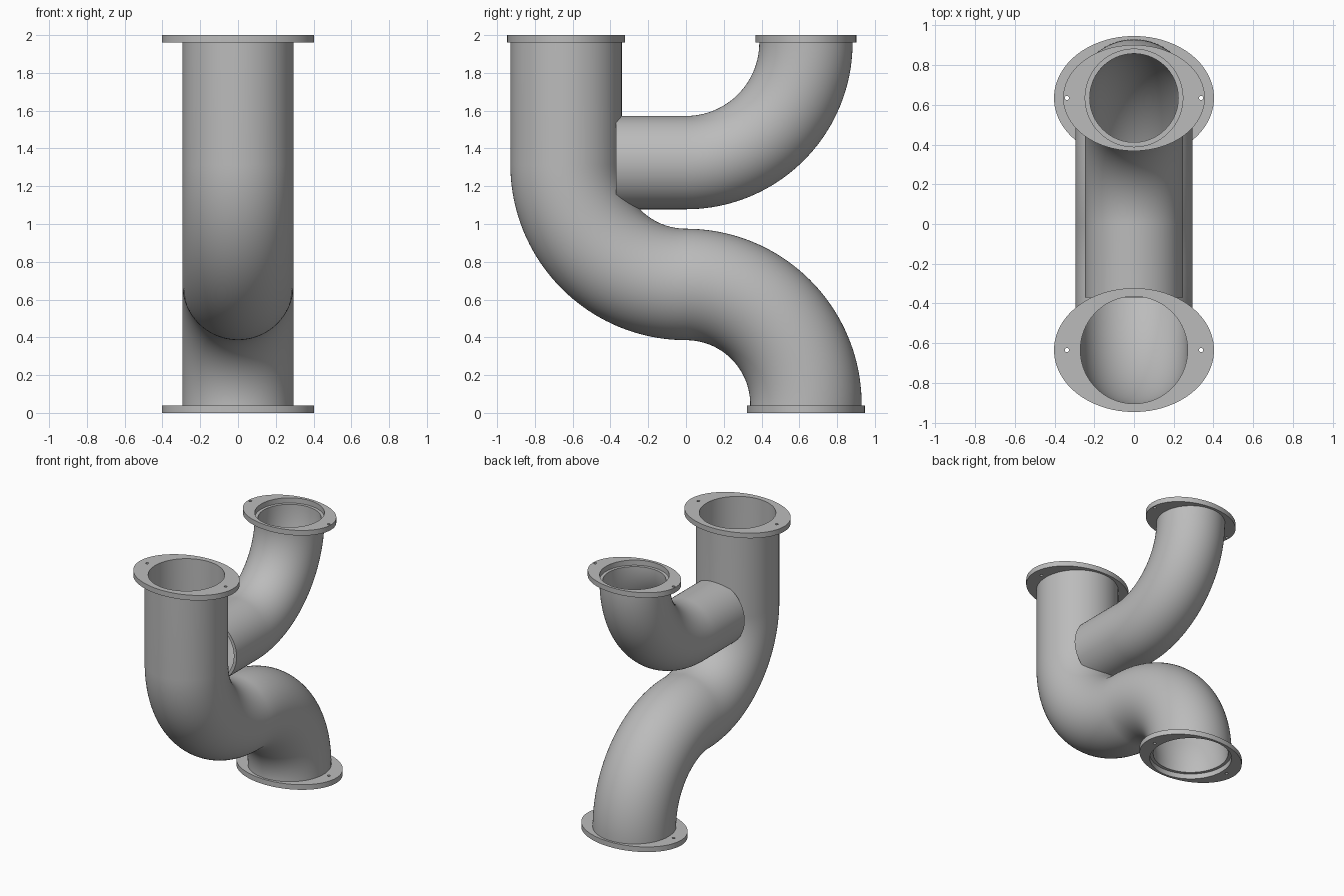
import bpy, bmesh
from math import sin, cos, pi, radians
from mathutils import Vector

cube = bpy.data.objects.get("Cube")
if cube:
    bpy.data.objects.remove(cube, do_unlink=True)

grey = bpy.data.materials.new("pipe_grey")
grey.use_nodes = True
colour = (0.5, 0.5, 0.5, 1)
grey.diffuse_color = colour
grey.node_tree.nodes["Principled BSDF"].inputs["Base Color"].default_value = colour

BEND = 0.635       # bend radius, also the offset of each pipe mouth
THICK = 0.04       # flange thickness
SIDES = 96


def finish(obj):
    """Give the part its colour and smooth its round sides."""
    obj.data.materials.clear()
    obj.data.materials.append(grey)
    bpy.ops.object.select_all(action='DESELECT')
    obj.select_set(True)
    bpy.context.view_layer.objects.active = obj
    bpy.ops.object.shade_smooth_by_angle(angle=radians(30))


def arc(cy, cz, start, end, steps=40):
    """Path points (y, z) around a bend centre, angles in degrees."""
    angles = [radians(start + (end - start) * i / steps) for i in range(steps + 1)]
    return [(cy + BEND * cos(a), cz + BEND * sin(a)) for a in angles]


def pipe(name, path, outer, inner, first_dir, last_dir):
    """Sweep a hollow round section along a path in the YZ plane."""
    pts = [Vector((0, y, z)) for y, z in path]
    side = Vector((1, 0, 0))
    bm = bmesh.new()
    walls = []
    for radius in (outer, inner):
        rings = []
        for i, p in enumerate(pts):
            if i == 0:
                tangent = Vector(first_dir)
            elif i == len(pts) - 1:
                tangent = Vector(last_dir)
            else:
                tangent = ((p - pts[i - 1]).normalized() + (pts[i + 1] - p).normalized()).normalized()
            up = tangent.cross(side)
            rings.append([bm.verts.new(p + radius * (side * cos(2 * pi * k / SIDES) + up * sin(2 * pi * k / SIDES)))
                          for k in range(SIDES)])
        walls.append(rings)
    strips = [pair for rings in walls for pair in zip(rings, rings[1:])]
    strips += [(walls[0][end], walls[1][end]) for end in (0, -1)]
    for a, b in strips:
        for k in range(SIDES):
            n = (k + 1) % SIDES
            bm.faces.new((a[k], a[n], b[n], b[k]))
    bmesh.ops.recalc_face_normals(bm, faces=bm.faces)
    mesh = bpy.data.meshes.new(name)
    bm.to_mesh(mesh)
    bm.free()
    obj = bpy.data.objects.new(name, mesh)
    bpy.context.collection.objects.link(obj)
    finish(obj)


def flange(name, y, z, half_x, half_y, bore):
    """Oval plate with a round bore and two bolt holes."""
    curve = bpy.data.curves.new(name, 'CURVE')
    curve.dimensions = '2D'
    curve.fill_mode = 'BOTH'
    curve.extrude = THICK / 2
    loops = [(0, half_x, half_y, SIDES), (0, bore, bore, SIDES),
             (-0.338, 0.011, 0.011, 16), (0.338, 0.011, 0.011, 16)]
    for cx, rx, ry, count in loops:
        spline = curve.splines.new('POLY')
        spline.points.add(count - 1)
        for k, point in enumerate(spline.points):
            a = 2 * pi * k / count
            point.co = (cx + rx * cos(a), ry * sin(a), 0, 1)
        spline.use_cyclic_u = True
    obj = bpy.data.objects.new(name, curve)
    obj.location = (0, y, z + THICK / 2)
    bpy.context.collection.objects.link(obj)
    bpy.ops.object.select_all(action='DESELECT')
    obj.select_set(True)
    bpy.context.view_layer.objects.active = obj
    bpy.ops.object.convert(target='MESH')
    obj = bpy.context.object
    # Weld the caps to the rims
    bm = bmesh.new()
    bm.from_mesh(obj.data)
    bmesh.ops.remove_doubles(bm, verts=bm.verts, dist=0.0001)
    bmesh.ops.recalc_face_normals(bm, faces=bm.faces)
    bm.to_mesh(obj.data)
    bm.free()
    finish(obj)


# Main pipe: straight drop, then an S-bend to the rear foot
top = 2 - THICK
main_path = [(-BEND, top)] + arc(0, THICK + 2 * BEND + 0.005, 180, 270) \
    + arc(0, THICK + 0.005, 90, 0)[1:] + [(BEND, THICK)]
pipe("main_pipe", main_path, 0.295, 0.27, (0, 0, -1), (0, 0, -1))

# Branch pipe: short level run, then an elbow up to the rear mouth
branch_path = [(-0.37, top - BEND)] + arc(0, top, 270, 360)
pipe("branch_pipe", branch_path, 0.247, 0.223, (0, 1, 0), (0, 0, 1))

# Flanges
flange("main_top_flange", -BEND, top, 0.403, 0.312, 0.27)
flange("main_bottom_flange", BEND, 0, 0.403, 0.312, 0.294)
flange("branch_top_flange", BEND, top, 0.357, 0.267, 0.246)
